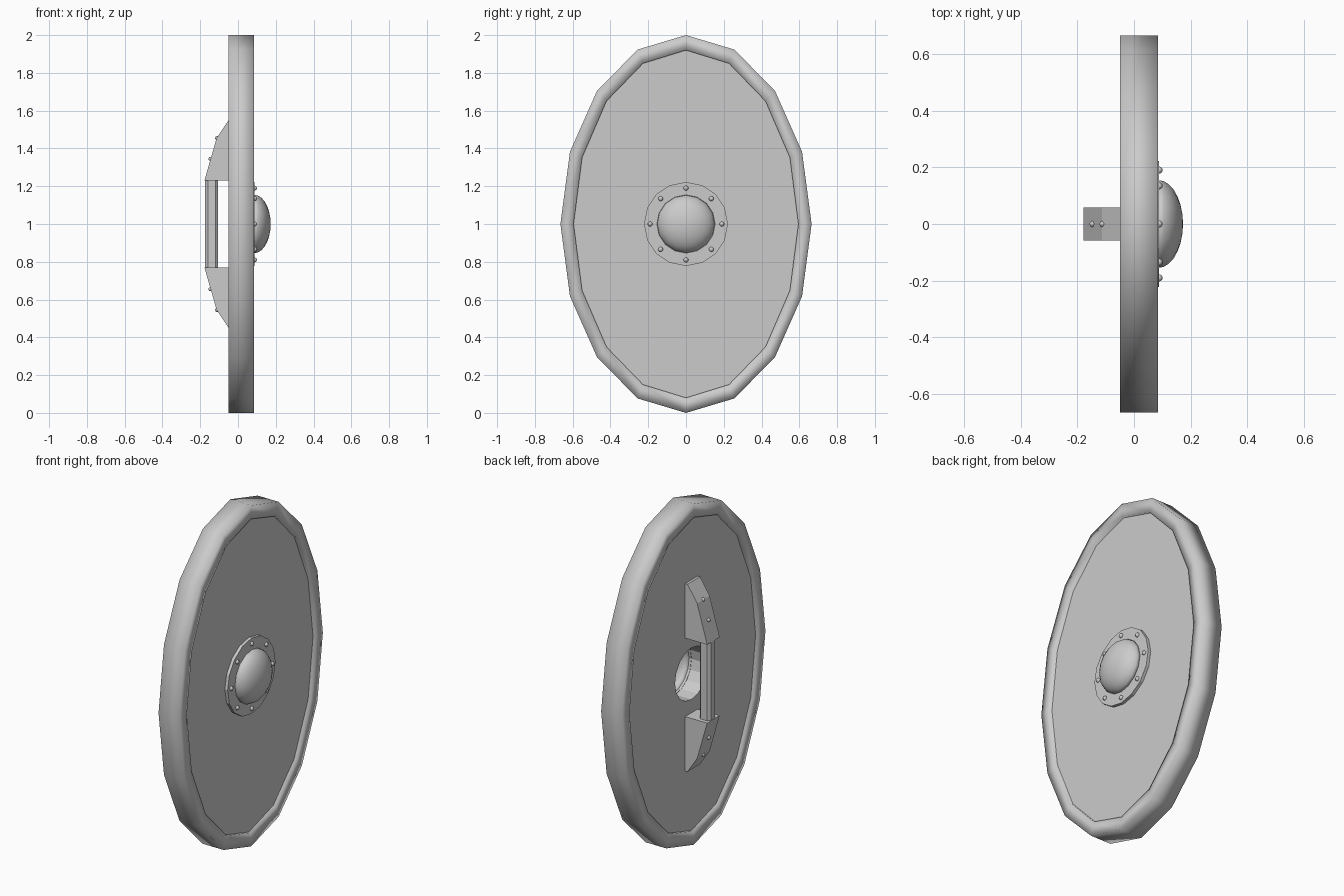
import bpy, bmesh, math

cube = bpy.data.objects.get("Cube")
if cube:
    bpy.data.objects.remove(cube, do_unlink=True)

grey = bpy.data.materials.new("plain grey")
grey.use_nodes = True
grey.diffuse_color = (0.6, 0.6, 0.6, 1)
grey.node_tree.nodes["Principled BSDF"].inputs["Base Color"].default_value = (0.6, 0.6, 0.6, 1)

SIDES = 16
CENTRE = 1.0


def finish(bm, name, smooth=False):
    bmesh.ops.remove_doubles(bm, verts=bm.verts, dist=0.0001)
    bmesh.ops.recalc_face_normals(bm, faces=bm.faces)
    for f in bm.faces:
        f.smooth = smooth
    mesh = bpy.data.meshes.new(name)
    bm.to_mesh(mesh)
    bm.free()
    mesh.materials.append(grey)
    ob = bpy.data.objects.new(name, mesh)
    bpy.context.collection.objects.link(ob)
    return ob


def lathe(name, profile, smooth=False, closed=True):
    """Sweep (x, y radius, z radius) points around the x axis."""
    bm = bmesh.new()
    rings = []
    for x, ry, rz in profile:
        ring = []
        for i in range(SIDES):
            a = math.tau * i / SIDES
            ring.append(bm.verts.new((x, ry * math.sin(a), CENTRE + rz * math.cos(a))))
        rings.append(ring)
    pairs = list(zip(rings, rings[1:]))
    if closed:
        pairs.append((rings[-1], rings[0]))
    for a, b in pairs:
        for i in range(SIDES):
            j = (i + 1) % SIDES
            bm.faces.new((a[i], a[j], b[j], b[i]))
    return finish(bm, name, smooth)


def rivet(name, x, y, z, radius):
    bm = bmesh.new()
    bmesh.ops.create_uvsphere(bm, u_segments=10, v_segments=6, radius=radius)
    bmesh.ops.translate(bm, verts=bm.verts, vec=(x, y, z))
    return finish(bm, name, True)


# Oval rim and recessed board with a round hand hole
back, front = -0.05, 0.085
outer, inner = (0.665, 1.0), (0.595, 0.92)
lathe("rim", [(back, *outer), (front, *outer), (front, *inner), (back, *inner)], smooth=True)
hole = (0.152, 0.152)
lathe("board", [(-0.035, *inner), (0.07, *inner), (0.07, *hole), (-0.035, *hole)])

# Boss: flat flange, hollow dome and a ring of rivets
lathe("boss_flange", [(0.07, 0.222, 0.222), (0.088, 0.222, 0.222),
                      (0.088, 0.15, 0.15), (0.07, 0.15, 0.15)])
steps = 7
dome_profile = []
for k in range(steps + 1):
    a = math.pi / 2 * k / steps
    r = 0.155 * math.cos(a)
    dome_profile.append((0.085 + 0.088 * math.sin(a), r, r))
dome = lathe("boss_dome", dome_profile, smooth=True, closed=False)
shell = dome.modifiers.new("shell", "SOLIDIFY")
shell.thickness = 0.005
shell.offset = -1
for i in range(8):
    a = math.tau * i / 8
    rivet(f"boss_rivet_{i + 1}", 0.088, 0.19 * math.sin(a), CENTRE + 0.19 * math.cos(a), 0.013)

# Grip brackets, mirrored above and below the grip
bracket = [(-0.03, 0.23), (-0.178, 0.23), (-0.113, 0.455), (-0.05, 0.55), (-0.03, 0.55)]
for side, sign in (("upper", 1), ("lower", -1)):
    bm = bmesh.new()
    face = bm.faces.new([bm.verts.new((x, -0.058, CENTRE + sign * z)) for x, z in bracket])
    new = bmesh.ops.extrude_face_region(bm, geom=[face])["geom"]
    bmesh.ops.translate(bm, vec=(0, 0.116, 0),
                        verts=[v for v in new if isinstance(v, bmesh.types.BMVert)])
    finish(bm, side + "_bracket")
    for n, (x, z) in enumerate([(-0.146, 0.345), (-0.111, 0.455)]):
        rivet(f"{side}_bracket_rivet_{n + 1}", x, 0, CENTRE + sign * z, 0.011)

# Grip bar with chamfered long edges
bm = bmesh.new()
bmesh.ops.create_cube(bm, size=1)
bmesh.ops.scale(bm, vec=(0.07, 0.07, 0.47), verts=bm.verts)
long_edges = [e for e in bm.edges if abs(e.verts[0].co.z - e.verts[1].co.z) > 0.1]
bmesh.ops.bevel(bm, geom=long_edges, offset=0.015, segments=1, affect="EDGES")
bmesh.ops.translate(bm, vec=(-0.14, 0, CENTRE), verts=bm.verts)
finish(bm, "grip")
